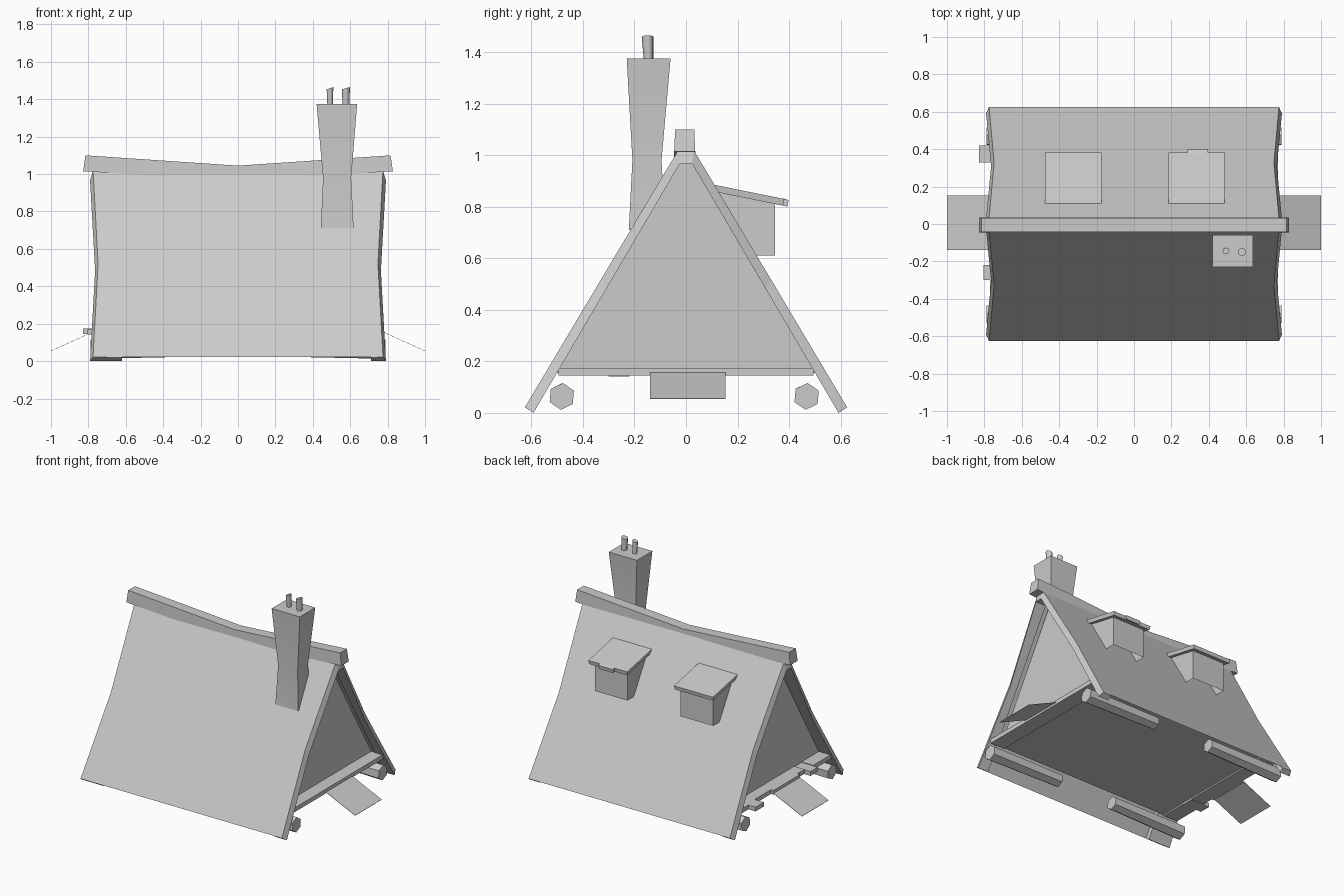
import bpy, bmesh
from math import pi, cos, sin, radians

cube = bpy.data.objects.get("Cube")
if cube:
    bpy.data.objects.remove(cube, do_unlink=True)

grey = bpy.data.materials.new("plain_grey")
grey.use_nodes = True
grey.diffuse_color = (0.6, 0.6, 0.6, 1)
grey.node_tree.nodes["Principled BSDF"].inputs["Base Color"].default_value = (0.6, 0.6, 0.6, 1)


def loft(name, rings, capped=True, closed=True):
    """Skin a list of equal-length point rings into one flat-shaded object."""
    bm = bmesh.new()
    loops = [[bm.verts.new(p) for p in ring] for ring in rings]
    n = len(loops[0])
    for a, b in zip(loops, loops[1:]):
        for i in range(n if closed else n - 1):
            j = (i + 1) % n
            bm.faces.new((a[i], a[j], b[j], b[i]))
    if capped:
        bm.faces.new(loops[0][::-1])
        bm.faces.new(loops[-1])
    bmesh.ops.recalc_face_normals(bm, faces=bm.faces)
    mesh = bpy.data.meshes.new(name)
    bm.to_mesh(mesh)
    bm.free()
    mesh.materials.append(grey)
    obj = bpy.data.objects.new(name, mesh)
    bpy.context.collection.objects.link(obj)
    return obj


def smooth(obj):
    bpy.ops.object.select_all(action='DESELECT')
    obj.select_set(True)
    bpy.context.view_layer.objects.active = obj
    bpy.ops.object.shade_smooth_by_angle(angle=radians(50))


def rect_z(x0, x1, y0, y1, z):
    return [(x0, y0, z), (x1, y0, z), (x1, y1, z), (x0, y1, z)]


def box(name, x0, x1, y0, y1, z0, z1):
    return loft(name, [rect_z(x0, x1, y0, y1, z0), rect_z(x0, x1, y0, y1, z1)])


# Roof: (half length, outer y, outer z, inner y, inner z) from eave to ridge
SLOPE = [(0.775, 0.625, 0.022, 0.592, 0.0),
         (0.748, 0.328, 0.521, 0.3085, 0.4825),
         (0.775, 0.03, 1.02, 0.025, 0.965)]
PROFILE = ([(h, -oy, oz, -iy, iz) for h, oy, oz, iy, iz in SLOPE] + SLOPE[::-1])

# Outer roof sheet, folded over the ridge
loft("roof", [[(-h, oy, oz), (h, oy, oz)] for h, oy, oz, iy, iz in PROFILE],
     capped=False, closed=False)

# Rake boards under each roof end; one board is wider
for side, ysign, width in ((-1, -1, 0.17), (-1, 1, 0.08), (1, -1, 0.08), (1, 1, 0.08)):
    loft("rake_board", [[(side * h, ysign * oy, oz), (side * (h + 0.016), ysign * iy, iz),
                         (side * (0.79 - width), ysign * iy, iz),
                         (side * (0.79 - width), ysign * (oy - 0.004), oz - 0.003)]
                        for h, oy, oz, iy, iz in SLOPE + [(0.775, 0, 1.02, 0, 0.965)]])

# Sagging ridge beam
loft("ridge_beam", [[(x + s, -0.042, z1), (x + s, 0.032, z1), (x, 0.036, z0), (x, -0.046, z0)]
                    for x, s, z0, z1 in ((-0.828, 0.012, 1.015, 1.10),
                                         (0, 0, 0.965, 1.045),
                                         (0.828, -0.012, 1.015, 1.10))])

# Gable walls, set back under the roof ends
for side, name in ((-1, "right_gable"), (1, "left_gable")):
    loft(name, [[(x, -0.50, 0.165), (x, 0.50, 0.165), (x, 0.025, 0.97), (x, -0.025, 0.97)]
                for x in (side * 0.665, side * 0.68)])

# Floor slab, straight porch edge on one end and uneven boards on the other
box("floor", -0.66, 0.66, -0.50, 0.50, 0.155, 0.17)
box("porch_edge", 0.66, 0.77, -0.495, 0.495, 0.145, 0.175)
for y0, y1, end, drop in ((0.42, 0.495, 0.775, 0), (0.33, 0.42, 0.83, 0), (0.15, 0.33, 0.76, 0),
                          (-0.14, 0.15, 0.78, 0), (-0.22, -0.14, 0.76, 0),
                          (-0.30, -0.22, 0.805, 0.004), (-0.495, -0.30, 0.77, 0)):
    box("porch_board", -end, -0.66, y0, y1, 0.145 - drop, 0.175 - drop)

# Ramps, and logs that rise and taper inwards
for side in (-1, 1):
    loft("ramp", [[(side * 0.775, -0.14, z + 0.102), (side * 1.0, -0.14, z),
                   (side * 1.0, 0.153, z), (side * 0.775, 0.153, z + 0.102)]
                  for z in (0.053, 0.055)])
    for y in (-0.482, 0.468):
        loft("log", [[(side * x, y + r * sin(k * pi / 3 + 0.08), z + r * cos(k * pi / 3 + 0.08))
                      for k in range(6)] for x, r, z in ((0.22, 0.046, 0.07), (0.788, 0.052, 0.064))])

# Chimney, flared at the top, with two pots
smooth(loft("chimney", [rect_z(0.443, 0.618, -0.222, -0.08, 0.71),
                        rect_z(0.455, 0.605, -0.208, -0.095, 0.98),
                        rect_z(0.42, 0.637, -0.23, -0.06, 1.375)]))
for x, y, r in ((0.492, -0.14, 0.018), (0.577, -0.146, 0.022)):
    smooth(loft("chimney_pot", [[(x + r * s * cos(k * pi / 4), y - 0.004 * t + r * s * sin(k * pi / 4),
                                  z + 0.006 * t * cos(k * pi / 4)) for k in range(8)]
                                for t, s, z in ((0, 0.8, 1.37), (1, 1, 1.459))]))

# Dormers: open-bottomed boxes with sloping lids
for x, name in ((-0.325, "right_dormer"), (0.335, "left_dormer")):
    loft(name, [[(x - 0.125, y0, z0), (x - 0.125, 0.345, z1),
                 (x + 0.125, 0.345, z1), (x + 0.125, y0, z0)]
                for y0, z0, z1 in ((0.262, 0.61, 0.61), (0.12, 0.86, 0.818))],
         capped=False, closed=False)
    loft(name + "_lid", [[(x - 0.15, y, z), (x + 0.15, y, z), (x + 0.146, y - 0.004, z - 0.026),
                          (x - 0.146, y - 0.004, z - 0.026)]
                         for y, z in ((0.11, 0.885), (0.382, 0.83))])
# Overhanging shingle on one lid
loft("lid_shingle", [[(0.285, y, z), (0.395, y, z), (0.395, y - 0.004, z - 0.026),
                      (0.285, y - 0.004, z - 0.026)] for y, z in ((0.375, 0.833), (0.398, 0.826))])
